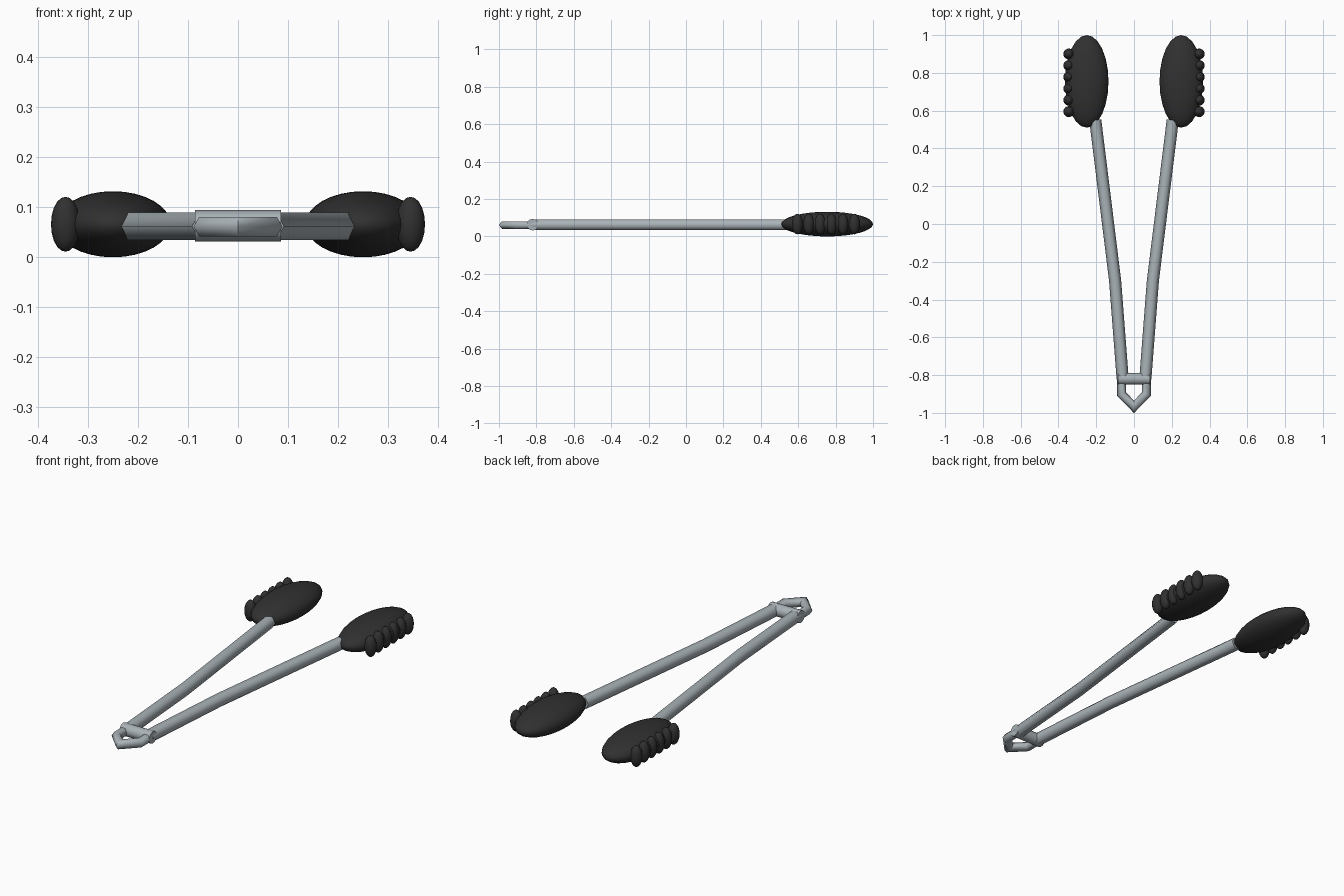
import bpy, bmesh, math
from mathutils import Vector

cube = bpy.data.objects.get("Cube")
if cube:
    bpy.data.objects.remove(cube, do_unlink=True)


def material(name, rgb):
    mat = bpy.data.materials.new(name)
    mat.use_nodes = True
    mat.diffuse_color = (*rgb, 1)
    mat.node_tree.nodes["Principled BSDF"].inputs["Base Color"].default_value = (*rgb, 1)
    return mat


STEEL = material("brushed steel", (0.40, 0.45, 0.48))
RUBBER = material("black silicone", (0.03, 0.03, 0.03))


def finish(obj, mat, angle):
    obj.data.materials.append(mat)
    bpy.ops.object.select_all(action="DESELECT")
    obj.select_set(True)
    bpy.context.view_layer.objects.active = obj
    bpy.ops.object.shade_smooth_by_angle(angle=math.radians(angle))
    return obj


def tube(name, path, z, radius, sides):
    """Sweep a round section along a flat path with mitred corners."""
    pts = [Vector((x, y, z)) for x, y in path]
    up = Vector((0, 0, 1))
    bm = bmesh.new()
    rings = []
    for i, p in enumerate(pts):
        before = (p - pts[max(i - 1, 0)]).normalized()
        after = (pts[min(i + 1, len(pts) - 1)] - p).normalized()
        tangent = (before + after).normalized()
        side = tangent.cross(up) / tangent.dot(after if i == 0 else before)
        angles = [math.tau * k / sides for k in range(sides)]
        rings.append([bm.verts.new(p + radius * (side * math.cos(a) + up * math.sin(a)))
                      for a in angles])
    for a, b in zip(rings, rings[1:]):
        for k in range(sides):
            n = (k + 1) % sides
            bm.faces.new((a[k], a[n], b[n], b[k]))
    bm.faces.new(rings[0])
    bm.faces.new(rings[-1])
    bmesh.ops.recalc_face_normals(bm, faces=bm.faces)
    mesh = bpy.data.meshes.new(name)
    bm.to_mesh(mesh)
    bm.free()
    obj = bpy.data.objects.new(name, mesh)
    bpy.context.collection.objects.link(obj)
    return finish(obj, STEEL, 65)


def ellipsoid(name, centre, radii, segments, rings):
    bpy.ops.mesh.primitive_uv_sphere_add(segments=segments, ring_count=rings, location=centre)
    obj = bpy.context.object
    obj.name = name
    obj.scale = radii
    bpy.ops.object.transform_apply(location=False, rotation=False)
    return finish(obj, RUBBER, 65)


for side, s in (("left", 1), ("right", -1)):
    # Slightly bent arm
    tube(side + "_arm", [(s * 0.06, -0.82), (s * 0.10, -0.3), (s * 0.205, 0.55)],
         0.062, 0.032, 6)
    # Padded gripping head with a row of ribs on its outer edge
    ellipsoid(side + "_head", (s * 0.25, 0.755, 0.066), (0.115, 0.245, 0.066), 24, 16)
    for i in range(6):
        ellipsoid(f"{side}_rib_{i + 1}", (s * 0.345, 0.595 + i * 0.061, 0.066),
                  (0.029, 0.029, 0.055), 16, 10)

# Hinge pin across the arms and the hanging loop behind it
tube("hinge_pin", [(-0.086, -0.82), (0.086, -0.82)], 0.063, 0.031, 12)
tube("hanging_loop", [(-0.066, -0.82), (-0.066, -0.9), (0, -0.968), (0.066, -0.9), (0.066, -0.82)],
     0.061, 0.023, 6)
